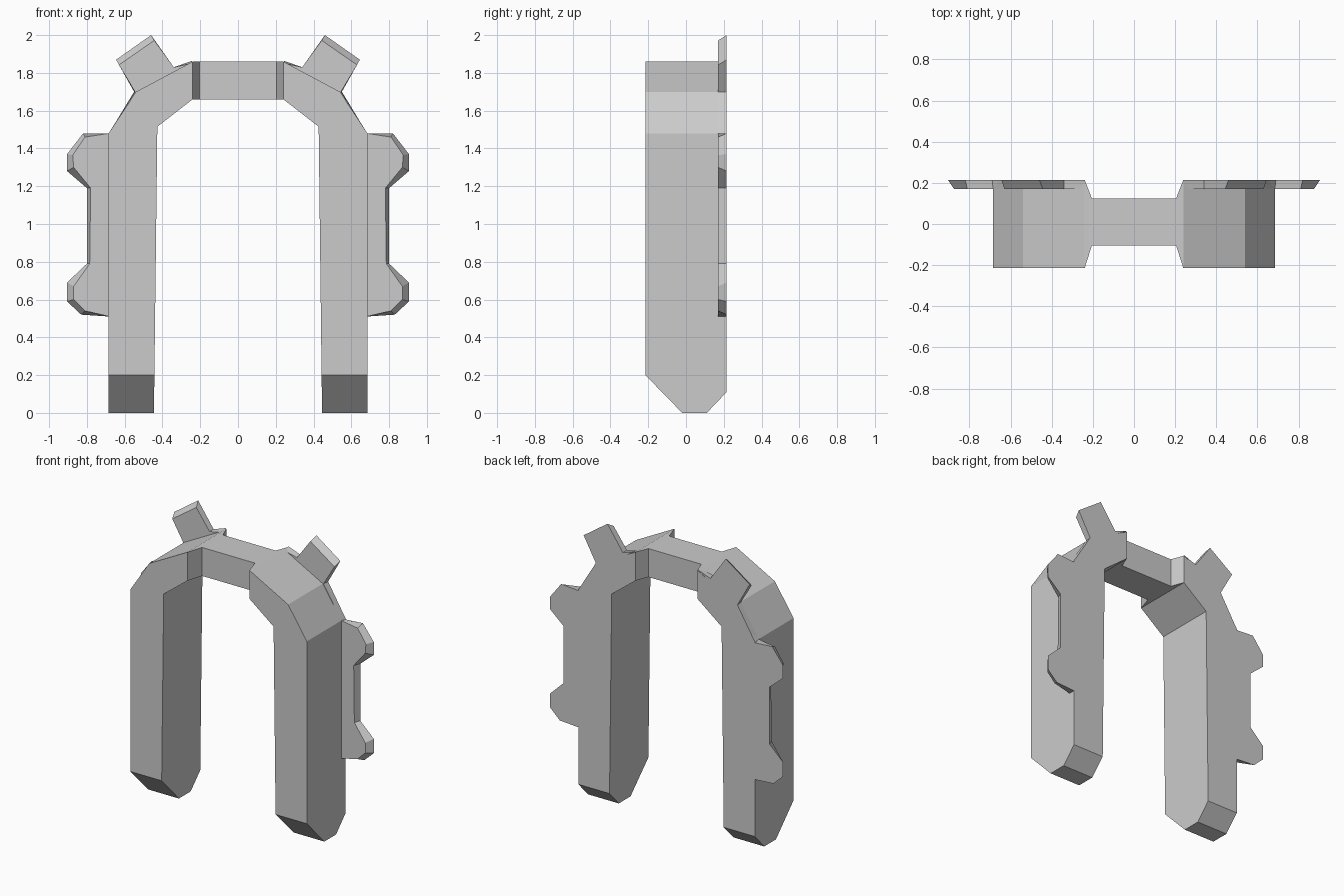
import bpy, bmesh
from mathutils import Vector

if "Cube" in bpy.data.objects:
    bpy.data.objects.remove(bpy.data.objects["Cube"])

BACK = 0.215


def loft(name, ring_a, ring_b, cuts=(), mirror=True):
    """Solid between two matching rings, optionally trimmed by planes and mirrored in x."""
    bm = bmesh.new()
    a = [bm.verts.new(p) for p in ring_a]
    b = [bm.verts.new(p) for p in ring_b]
    bm.faces.new(a)
    bm.faces.new(b[::-1])
    n = len(a)
    for i in range(n):
        j = (i + 1) % n
        bm.faces.new((a[i], b[i], b[j], a[j]))
    bmesh.ops.recalc_face_normals(bm, faces=bm.faces)
    for point, normal in cuts:
        geom = bm.verts[:] + bm.edges[:] + bm.faces[:]
        cut = bmesh.ops.bisect_plane(bm, geom=geom, plane_co=point,
                                     plane_no=normal, clear_outer=True)["geom_cut"]
        edges = [e for e in cut if isinstance(e, bmesh.types.BMEdge)]
        bmesh.ops.contextual_create(bm, geom=edges)
    bmesh.ops.recalc_face_normals(bm, faces=bm.faces)
    mesh = bpy.data.meshes.new(name)
    bm.to_mesh(mesh)
    bm.free()
    obj = bpy.data.objects.new(name, mesh)
    bpy.context.collection.objects.link(obj)
    if mirror:
        obj.modifiers.new("Mirror", "MIRROR").use_axis[0] = True
    return obj


def at_y(points, y):
    return [(x, y, z) for x, z in points]


def section(x, y0, y1):
    return [(x, y0, 1.66), (x, y1, 1.66), (x, y1, 1.86), (x, y0, 1.86)]


# Legs with bent shoulders, feet chamfered front and back
leg = [(0.445, 0), (0.685, 0), (0.685, 1.48), (0.54, 1.70),
       (0.24, 1.86), (0.24, 1.66), (0.427, 1.515)]
loft("arch_leg", at_y(leg, -BACK), at_y(leg, BACK), cuts=[
    (Vector((0, -0.215, 0.20)), Vector((0, -0.20, -0.195))),
    (Vector((0, 0.215, 0.11)), Vector((0, 0.11, -0.105)))])

# Narrow crossbar and the tapers joining it to the shoulders
loft("crossbar", section(-0.205, -0.105, 0.125), section(0.205, -0.105, 0.125), mirror=False)
loft("crossbar_taper", section(0.205, -0.105, 0.125), section(0.24, -BACK, BACK))

# Tilted tabs on the shoulders, top edge sloping forward
tab_front = [(0.25, 1.85), (0.34, 1.83), (0.443, 1.972), (0.63, 1.842),
             (0.545, 1.70), (0.685, 1.48), (0.53, 1.69)]
tab_back = [(0.24, 1.865), (0.34, 1.83), (0.46, 2.0), (0.645, 1.87),
            (0.55, 1.70), (0.69, 1.47), (0.53, 1.69)]
loft("shoulder_tab", at_y(tab_front, 0.17), at_y(tab_back, BACK))

# Two-lobed side flanges with a bevelled front
flange_front = [(0.68, 1.48), (0.81, 1.46), (0.875, 1.365), (0.87, 1.30), (0.78, 1.19),
                (0.785, 0.79), (0.87, 0.67), (0.87, 0.60), (0.81, 0.54), (0.68, 0.51)]
flange_back = [(0.68, 1.47), (0.82, 1.48), (0.905, 1.37), (0.905, 1.28), (0.80, 1.19),
               (0.80, 0.79), (0.905, 0.69), (0.905, 0.59), (0.83, 0.52), (0.68, 0.51)]
loft("side_flange", at_y(flange_front, 0.17), at_y(flange_back, BACK))
